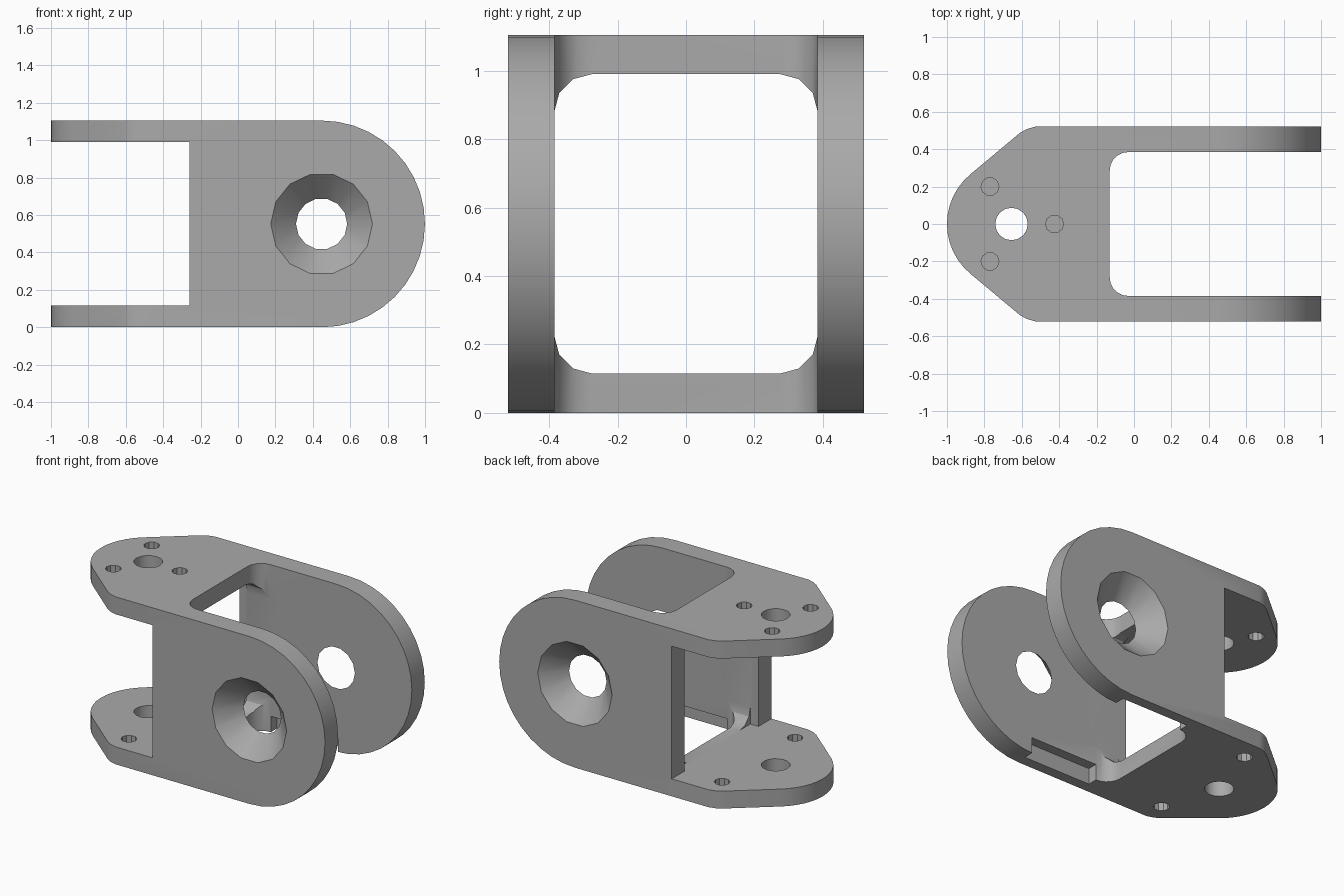
import bpy, bmesh, math
from mathutils import Vector

if "Cube" in bpy.data.objects:
    bpy.data.objects.remove(bpy.data.objects["Cube"], do_unlink=True)

H, W, T = 1.105, 0.52, 0.115          # height, half width, plate thickness
INNER = 0.385                         # half width between the arms
AX, AZ = 0.447, H / 2                 # pivot axis of the arms

grey = bpy.data.materials.new("bracket grey")
grey.use_nodes = True
colour = (0.40, 0.40, 0.40, 1)
grey.diffuse_color = colour
grey.node_tree.nodes["Principled BSDF"].inputs["Base Color"].default_value = colour


def arc(cx, cy, r, a0, a1, n):
    """Points on an arc, angles in degrees."""
    return [(cx + r * math.cos(math.radians(a0 + (a1 - a0) * i / n)),
             cy + r * math.sin(math.radians(a0 + (a1 - a0) * i / n))) for i in range(n + 1)]


def prism(name, pts, axis, lo, hi, pts_hi=None):
    """Closed solid from a profile: x -> (y,z), y -> (x,z), z -> (x,y)."""
    place = {"x": lambda p, d: (d, p[0], p[1]),
             "y": lambda p, d: (p[0], d, p[1]),
             "z": lambda p, d: (p[0], p[1], d)}[axis]
    bm = bmesh.new()
    a = [bm.verts.new(place(p, lo)) for p in pts]
    b = [bm.verts.new(place(p, hi)) for p in (pts_hi or pts)]
    bm.faces.new(a)
    bm.faces.new(b)
    for i in range(len(a)):
        j = (i + 1) % len(a)
        bm.faces.new((a[i], a[j], b[j], b[i]))
    bmesh.ops.recalc_face_normals(bm, faces=bm.faces)
    me = bpy.data.meshes.new(name)
    bm.to_mesh(me)
    bm.free()
    me.materials.append(grey)
    ob = bpy.data.objects.new(name, me)
    bpy.context.collection.objects.link(ob)
    return ob


def circle(cx, cy, r, n):
    return arc(cx, cy, r, 0, 360, n)[:-1]


def rect(x0, y0, x1, y1):
    return [(x0, y0), (x1, y0), (x1, y1), (x0, y1)]


def combine(target, cutter, operation="DIFFERENCE"):
    mod = target.modifiers.new("cut", "BOOLEAN")
    mod.operation, mod.solver, mod.object = operation, "EXACT", cutter
    bpy.context.view_layer.objects.active = target
    bpy.ops.object.modifier_apply(modifier=mod.name)
    bpy.data.objects.remove(cutter, do_unlink=True)


# Body: plan outline with a rounded, tapered nose
shoulder = [(-0.61, 0.487), (-0.575, 0.507), (-0.53, W)]
plan = ([(1.1, -W)] + [(1.1, W)] + shoulder[::-1]
        + arc(-0.655, 0, 0.345, 130, 230, 12)
        + [(x, -y) for x, y in shoulder])
bracket = prism("clevis_bracket", plan, "z", 0, H)

# Rounded arm ends
side = [(-1.1, H), (-1.1, 0)] + arc(AX, AZ, H / 2, -90, 90, 20)
combine(bracket, prism("side_outline", side, "y", -1, 1), "INTERSECT")

# Slot between the arms, with rounded inner corners
r = 0.1
slot = ([(1.2, -INNER), (1.2, INNER)]
        + arc(-0.13 + r, INNER - r, r, 90, 180, 5)
        + arc(-0.13 + r, -INNER + r, r, 180, 270, 5))
combine(bracket, prism("arm_slot", slot, "z", -0.1, H + 0.1))

# Gap between the two nose plates
combine(bracket, prism("plate_gap", rect(-1.2, T, -0.26, H - T), "y", -1, 1))

# Window through the web: square at the back, filleted at the slot
combine(bracket, prism("web_window", rect(-INNER, T, INNER, H - T), "x", -0.3, -0.2))
f = 0.11
window = []
for k, (sy, sz) in enumerate([(1, 1), (-1, 1), (-1, -1), (1, -1)]):
    window += arc(sy * (INNER - f), AZ + sz * (AZ - T - f), f, 90 * k, 90 * k + 90, 3)
combine(bracket, prism("web_fillet", window, "x", -0.22, 0.02))

# Countersunk pivot holes and the relief notches low inside each arm
for s in (-1, 1):
    slope = (0.272 - 0.137) / (W - INNER)
    e = 0.02
    combine(bracket, prism("countersink", circle(AX, AZ, 0.137 - slope * e, 14), "y",
                           s * (INNER - e), s * (W + e),
                           circle(AX, AZ, 0.272 + slope * e, 14)))
    y0, y1 = sorted((s * 0.35, s * 0.45))
    combine(bracket, prism("notch", rect(-0.03, y0, 0.46, y1), "z", -0.1, 0.105))

# Shaft hole through both plates, then the small screw holes in each plate
combine(bracket, prism("shaft_hole", circle(-0.655, 0, 0.087, 16), "z", -0.1, H + 0.1))
top_holes = [(-0.77, 0.2), (-0.77, -0.2), (-0.425, 0)]
bottom_holes = [(-0.53, 0.38), (-0.53, -0.38)]
for holes, z0, z1 in ((top_holes, AZ, H + 0.1), (bottom_holes, -0.1, AZ)):
    for x, y in holes:
        combine(bracket, prism("screw_hole", circle(x, y, 0.048, 10), "z", z0, z1))

# Smooth the curves and keep the machined edges sharp
bpy.ops.object.select_all(action="DESELECT")
bracket.select_set(True)
bpy.context.view_layer.objects.active = bracket
bpy.ops.object.shade_smooth_by_angle(angle=math.radians(30))
